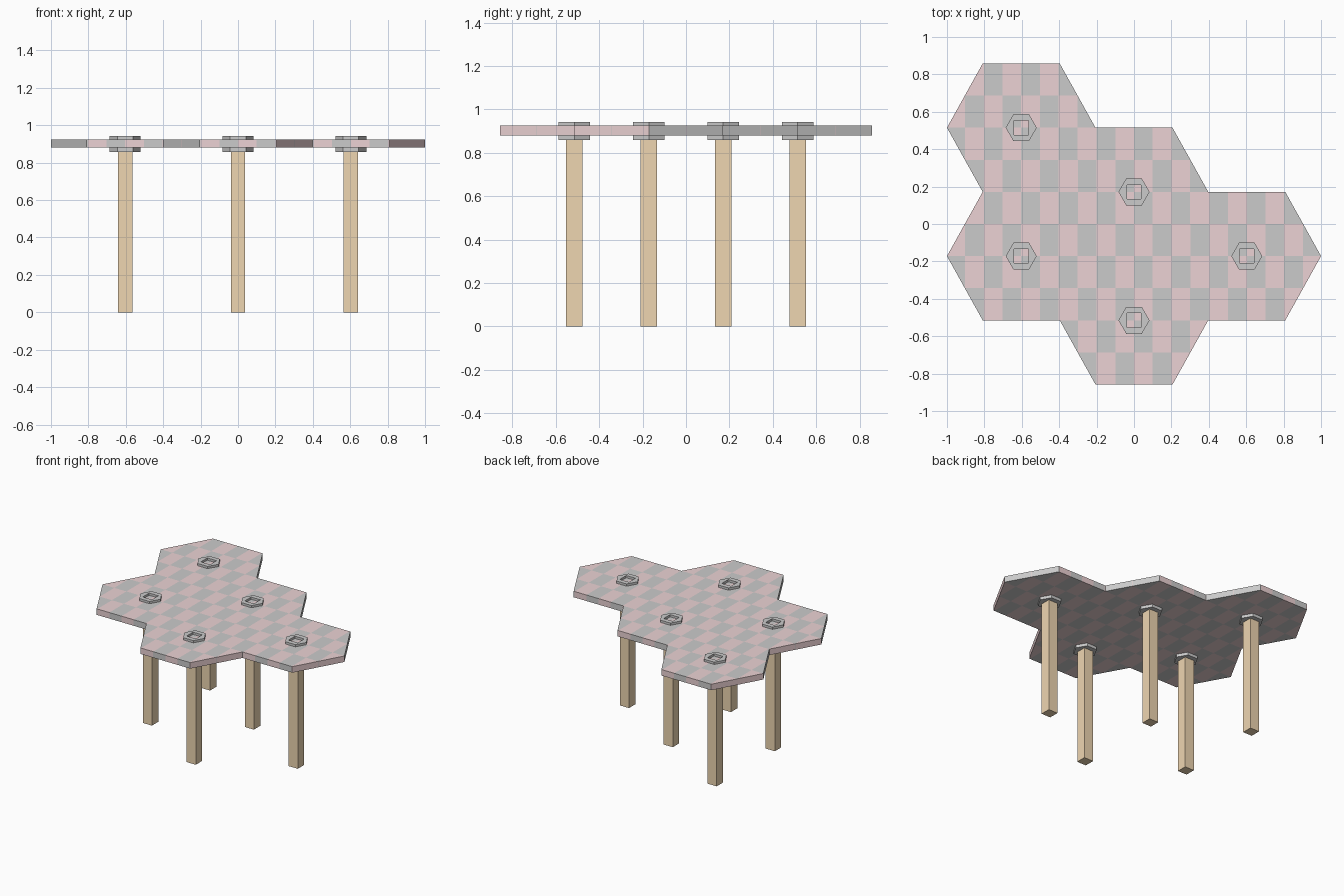
import bpy, bmesh, math
from mathutils import Vector

if "Cube" in bpy.data.objects:
    bpy.data.objects.remove(bpy.data.objects["Cube"])

HALF_W, HALF_EDGE, APOTHEM = 0.397, 0.206, 0.3433
DX, DY = 0.603, APOTHEM / 2
CENTRES = [(-DX, 3 * DY), (-DX, -DY), (0, DY), (0, -3 * DY), (DX, -DY)]
SLAB_Z, COLLAR_Z = (0.88, 0.925), (0.858, 0.942)


def material(name, color):
    m = bpy.data.materials.new(name)
    m.diffuse_color = (*color, 1)
    m.use_nodes = True
    m.node_tree.nodes["Principled BSDF"].inputs["Base Color"].default_value = m.diffuse_color
    return m


grey = material("tile_grey", (0.7, 0.7, 0.7))
pink = material("tile_pink", (0.84, 0.65, 0.66))
wood = material("wood", (0.86, 0.67, 0.44))


def hexagon(w, e, a):
    return [(w, 0), (e, a), (-e, a), (-w, 0), (-e, -a), (e, -a)]


def square(s):
    return [(s, s), (-s, s), (-s, -s), (s, -s)]


def prism(loops, z0, z1):
    """Extrude an outline (with optional inner hole outlines) from z0 to z1."""
    bm = bmesh.new()
    edges = []
    for loop in loops:
        vs = [bm.verts.new((x, y, z0)) for x, y in loop]
        edges += [bm.edges.new((vs[i], vs[i - 1])) for i in range(len(vs))]
        if len(loops) == 1:
            bm.faces.new(vs)
    if len(loops) > 1:
        bmesh.ops.triangle_fill(bm, edges=edges, use_beauty=True, normal=(0, 0, 1))
    ext = bmesh.ops.extrude_face_region(bm, geom=bm.faces[:], use_keep_orig=True)
    for g in ext["geom"]:
        if isinstance(g, bmesh.types.BMVert):
            g.co.z = z1
    bmesh.ops.recalc_face_normals(bm, faces=bm.faces[:])
    return bm


def make_mesh(bm, name, mats=()):
    me = bpy.data.meshes.new(name)
    for m in mats:
        me.materials.append(m)
    bm.to_mesh(me)
    bm.free()
    return me


# hexagonal tabletop cut into a checker of 8 columns and 4 rows
col, row = 0.1, APOTHEM / 2
bm = prism([hexagon(HALF_W, HALF_EDGE, APOTHEM)], *SLAB_Z)
cuts = [((i * col, 0, 0), (1, 0, 0)) for i in range(-3, 4)]
cuts += [((0, j * row, 0), (0, 1, 0)) for j in (-1, 0, 1)]
for co, no in cuts:
    bmesh.ops.bisect_plane(bm, geom=bm.verts[:] + bm.edges[:] + bm.faces[:],
                           dist=1e-5, plane_co=co, plane_no=no)
bm.normal_update()
for f in bm.faces:
    p = f.calc_center_median() - f.normal * 0.005
    f.material_index = (math.floor(p.x / col) + math.floor(p.y / row) + 1) % 2
top = make_mesh(bm, "hex_top", (grey, pink))

# hexagonal collar with a square socket, and square leg
collar = make_mesh(prism([hexagon(0.083, 0.0415, 0.072), square(0.038)], *COLLAR_Z), "collar")
leg = make_mesh(prism([square(0.0378)], 0, SLAB_Z[0]), "leg", (wood,))

# one table module at every honeycomb position
for n, (x, y) in enumerate(CENTRES, 1):
    for part, me in (("hex_top", top), ("collar", collar), ("leg", leg)):
        ob = bpy.data.objects.new(f"{part}_{n}", me)
        ob.location = Vector((x, y, 0))
        bpy.context.collection.objects.link(ob)
